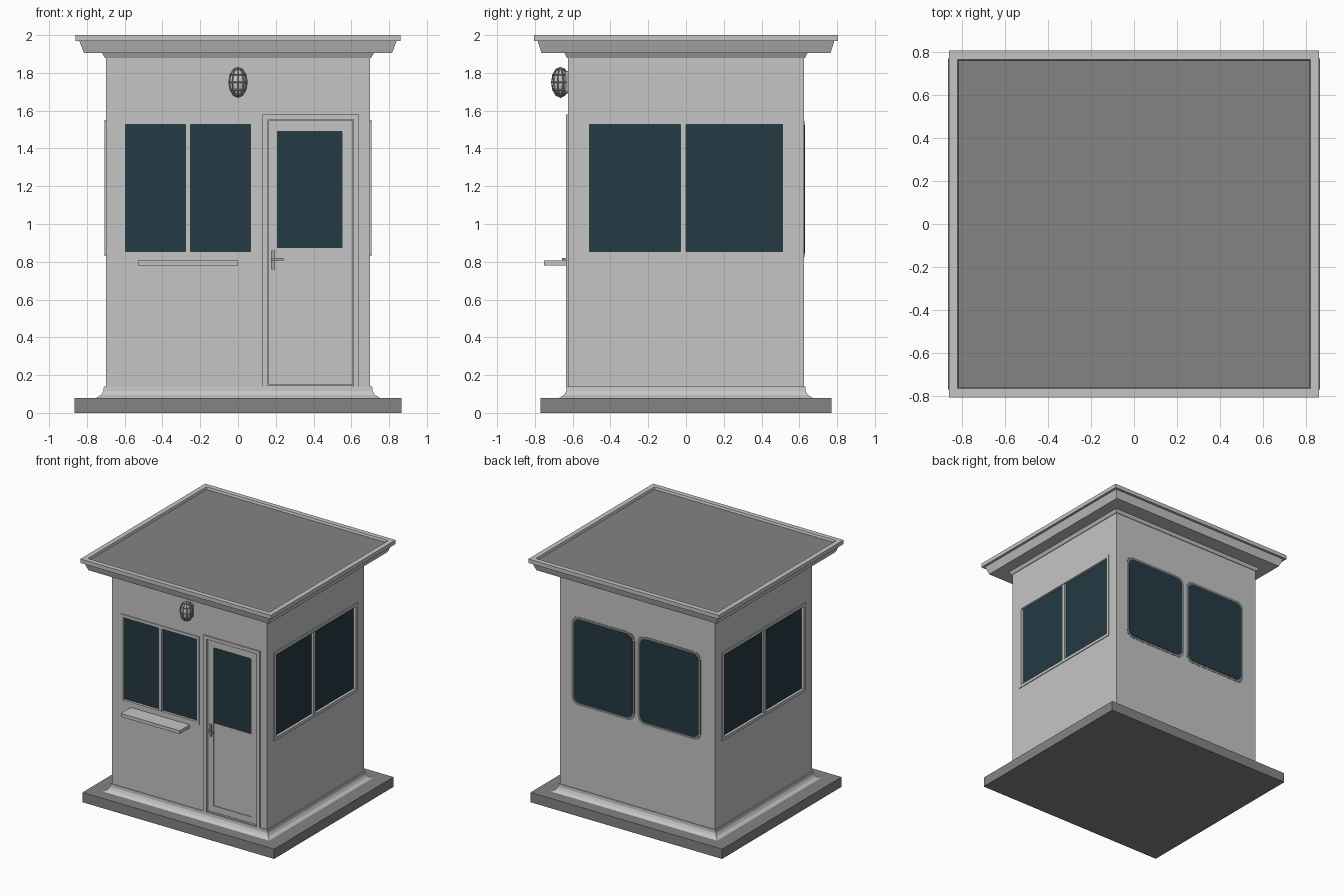
import bpy, bmesh, math
from mathutils import Matrix, Vector

if "Cube" in bpy.data.objects:
    bpy.data.objects.remove(bpy.data.objects["Cube"])


def material(name, r, g, b):
    m = bpy.data.materials.new(name)
    m.diffuse_color = (r, g, b, 1)
    m.use_nodes = True
    m.node_tree.nodes["Principled BSDF"].inputs["Base Color"].default_value = m.diffuse_color
    return m


WALL = material("light grey paint", 0.56, 0.56, 0.56)
CONCRETE = material("dark grey concrete", 0.23, 0.23, 0.23)
SEAL = material("grey window seal", 0.22, 0.22, 0.22)
GLASS = material("dark teal glass", 0.018, 0.043, 0.056)
METAL = material("grey metal", 0.36, 0.36, 0.36)

# wall directions as turns about z; wall coordinates are u (sideways), d (outward), z
SIDES = {"front": 0, "right": 90, "back": 180, "left": -90}
WX, WY = 0.70, 0.625
DEPTH = {"front": WY, "back": WY, "right": WX, "left": WX}


def finish(name, bm, *mats):
    bmesh.ops.recalc_face_normals(bm, faces=bm.faces)
    me = bpy.data.meshes.new(name)
    bm.to_mesh(me)
    bm.free()
    for m in mats:
        me.materials.append(m)
    ob = bpy.data.objects.new(name, me)
    bpy.context.collection.objects.link(ob)
    return ob


def boxes(name, side, items, mat, round_r=0):
    """Boxes (u0, u1, d0, d1, z0, z1) on a wall, d measured from its surface."""
    bm = bmesh.new()
    base = DEPTH[side]
    for u0, u1, d0, d1, z0, z1 in items:
        loc = Vector(((u0 + u1) / 2, -base - (d0 + d1) / 2, (z0 + z1) / 2))
        size = (u1 - u0, d1 - d0, z1 - z0, 1)
        bmesh.ops.create_cube(bm, size=1, matrix=Matrix.Translation(loc) @ Matrix.Diagonal(size))
    if round_r:
        edges = [e for e in bm.edges
                 if abs(e.verts[0].co.x - e.verts[1].co.x) < 1e-5
                 and abs(e.verts[0].co.z - e.verts[1].co.z) < 1e-5]
        bmesh.ops.bevel(bm, geom=edges, offset=round_r, segments=4, profile=0.5, affect='EDGES')
    bm.transform(Matrix.Rotation(math.radians(SIDES[side]), 4, 'Z'))
    return finish(name, bm, mat)


def frame_bars(u0, u1, z0, z1, w, d0, d1):
    return [(u0, u0 + w, d0, d1, z0, z1), (u1 - w, u1, d0, d1, z0, z1),
            (u0 + w, u1 - w, d0, d1, z0, z0 + w), (u0 + w, u1 - w, d0, d1, z1 - w, z1)]


def loft(name, rings, *mats):
    """Stacked rectangles (half x, half y, z), closed at both ends."""
    bm = bmesh.new()
    loops = [[bm.verts.new((sx * x, sy * y, z)) for sx, sy in ((-1, -1), (1, -1), (1, 1), (-1, 1))]
             for x, y, z in rings]
    for a, b in zip(loops, loops[1:]):
        for i in range(4):
            j = (i + 1) % 4
            bm.faces.new((a[i], a[j], b[j], b[i]))
    bm.faces.new(loops[0][::-1])
    top = bm.faces.new(loops[-1])
    if len(mats) > 1:
        top.material_index = 1
    return finish(name, bm, *mats)


# base slab, flared skirting and walls
loft("base_slab", [(0.865, 0.77, 0), (0.865, 0.77, 0.08)], CONCRETE)
loft("skirting", [(0.75, 0.67, 0.08), (0.725, 0.645, 0.095), (0.713, 0.634, 0.115),
                  (0.71, 0.632, 0.14)], WALL)
walls = loft("walls", [(WX, WY, 0.085), (WX, WY, 1.91)], WALL)
loft("top_trim", [(0.705, 0.63, 1.88), (0.722, 0.645, 1.91)], WALL)

# roof: sloped cornice, lip and sunken dark panel
loft("roof", [(0.815, 0.765, 1.905), (0.84, 0.785, 1.968), (0.86, 0.805, 1.968),
              (0.86, 0.805, 2.0), (0.82, 0.765, 2.0), (0.815, 0.76, 1.982)], WALL, CONCRETE)

# openings cut into the walls
cuts = [("front", (-0.62, 0.09, -0.03, 0.1, 0.83, 1.55)),
        ("front", (0.13, 0.64, -0.04, 0.1, 0.145, 1.58)),
        ("right", (-0.535, 0.535, -0.03, 0.1, 0.83, 1.55)),
        ("left", (-0.535, 0.535, -0.03, 0.1, 0.83, 1.55))]
for side, item in cuts:
    cutter = boxes("cutter", side, [item], WALL)
    cutter.hide_render = True
    mod = walls.modifiers.new("opening", 'BOOLEAN')
    mod.operation = 'DIFFERENCE'
    mod.solver = 'EXACT'
    mod.object = cutter
    bpy.context.view_layer.objects.active = walls
    bpy.ops.object.modifier_apply(modifier=mod.name)
    bpy.data.objects.remove(cutter)

# framed sliding windows: (side, left, right, mullion centre)
for side, u0, u1, mid in (("front", -0.62, 0.09, -0.265),
                          ("right", -0.535, 0.535, -0.015),
                          ("left", -0.535, 0.535, 0.015)):
    bars = frame_bars(u0, u1, 0.83, 1.55, 0.024, -0.03, 0.006)
    bars.append((mid - 0.014, mid + 0.014, -0.03, 0.0, 0.854, 1.526))
    boxes(side + "_window_frame", side, bars, WALL)
    boxes(side + "_window_glass", side, [(u0 + 0.01, u1 - 0.01, -0.031, -0.015, 0.84, 1.54)], GLASS)

# back windows with rounded panes and grey seals
boxes("back_window_seals", "back", [(-0.595, -0.025, -0.02, 0.002, 0.825, 1.545),
                                    (0.002, 0.572, -0.02, 0.002, 0.825, 1.545)], SEAL, 0.06)
boxes("back_window_glass", "back", [(-0.575, -0.045, -0.02, 0.005, 0.845, 1.525),
                                    (0.022, 0.552, -0.02, 0.005, 0.845, 1.525)], GLASS, 0.05)

# door: outer frame, leaf, glass, lower panel, handle
boxes("door_frame", "front", [(0.13, 0.158, -0.04, 0.01, 0.14, 1.58),
                              (0.612, 0.64, -0.04, 0.01, 0.14, 1.58),
                              (0.158, 0.612, -0.04, 0.01, 1.552, 1.58)], WALL)
boxes("door_leaf", "front", [(0.162, 0.21, -0.04, -0.008, 0.15, 1.548),
                             (0.55, 0.608, -0.04, -0.008, 0.15, 1.548),
                             (0.21, 0.55, -0.04, -0.008, 1.49, 1.548),
                             (0.21, 0.55, -0.04, -0.008, 0.15, 0.2)], WALL)
boxes("door_lower_panel", "front", [(0.21, 0.55, -0.04, -0.014, 0.2, 0.873)], WALL)
boxes("door_glass", "front", [(0.21, 0.55, -0.04, -0.018, 0.873, 1.49)], GLASS)
boxes("door_handle", "front", [(0.175, 0.195, -0.01, 0.0, 0.76, 0.86),
                               (0.178, 0.192, 0.0, 0.03, 0.807, 0.821),
                               (0.175, 0.24, 0.02, 0.032, 0.807, 0.821)], METAL)

# counter shelf under the front window
boxes("counter_shelf", "front", [(-0.53, 0.0, -0.01, 0.128, 0.78, 0.808)], WALL)


# caged lamp over the front
def lamp_ball(name, scale, segs, rings, mat):
    bm = bmesh.new()
    bmesh.ops.create_uvsphere(bm, u_segments=segs, v_segments=rings, radius=1,
                              matrix=Matrix.Translation((0, -0.665, 1.75))
                              @ Matrix.Diagonal((*scale, 1)))
    return finish(name, bm, mat)


bulb = lamp_ball("lamp_globe", (0.045, 0.04, 0.072), 20, 14, WALL)
bulb.data.shade_smooth()
cage = lamp_ball("lamp_cage", (0.051, 0.046, 0.079), 10, 6, METAL)
wire = cage.modifiers.new("bars", 'WIREFRAME')
wire.thickness = 0.007
boxes("lamp_mount", "front", [(-0.035, 0.035, -0.01, 0.015, 1.69, 1.81)], METAL, 0.02)
